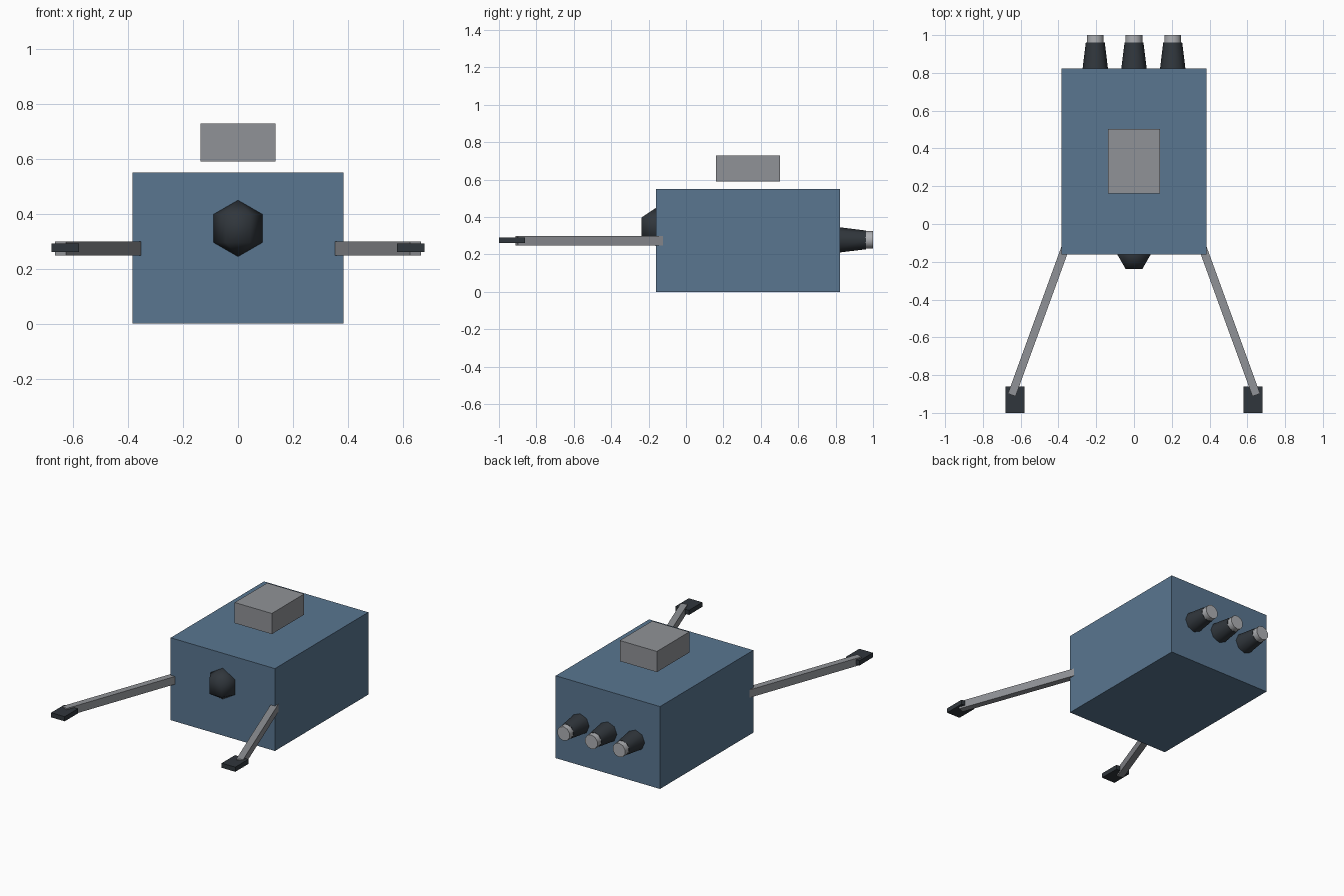
import bpy
from math import radians

cube = bpy.data.objects.get("Cube")
if cube:
    bpy.data.objects.remove(cube, do_unlink=True)


def material(name, rgb):
    m = bpy.data.materials.new(name)
    m.use_nodes = True
    m.diffuse_color = (*rgb, 1)
    m.node_tree.nodes["Principled BSDF"].inputs["Base Color"].default_value = (*rgb, 1)
    return m


BLUE = material("steel blue", (0.10, 0.18, 0.28))
GREY = material("mid grey", (0.28, 0.29, 0.31))
DARK = material("charcoal", (0.03, 0.037, 0.045))
SILVER = material("light silver", (0.42, 0.43, 0.45))


def finish(name, mat, smooth_angle=None):
    ob = bpy.context.object
    ob.name = name
    ob.data.materials.append(mat)
    if smooth_angle:
        bpy.ops.object.shade_smooth_by_angle(angle=radians(smooth_angle))
    return ob


def box(name, mat, centre, size, turn=0):
    bpy.ops.mesh.primitive_cube_add(size=1, location=centre, rotation=(0, 0, turn))
    ob = finish(name, mat)
    ob.scale = size
    return ob


def tube(name, mat, x, y0, y1, r0, r1, sides, z=0.278):
    # tapered tube running backwards along +y
    bpy.ops.mesh.primitive_cone_add(vertices=sides, radius1=r0, radius2=r1, depth=y1 - y0,
                                    location=(x, (y0 + y1) / 2, z),
                                    rotation=(radians(-90), 0, 0))
    return finish(name, mat, 50)


# Main hull and the block hovering over it
box("hull", BLUE, (0, 0.332, 0.275), (0.77, 0.985, 0.55))
box("roof_block", GREY, (0, 0.332, 0.66), (0.274, 0.342, 0.138))

# Faceted nose dome, half sunk in the front
bpy.ops.mesh.primitive_uv_sphere_add(segments=6, ring_count=3, radius=0.103,
                                     location=(0, -0.16, 0.347),
                                     rotation=(0, 0, radians(30)))
dome = finish("nose_dome", DARK, 80)
# keep a corner of the hexagon on the x axis
if max(v.co.x for v in dome.data.vertices) > 0.085:
    dome.rotation_euler.z = 0

# Arms with pads, mirrored
for side, label in ((1, "left"), (-1, "right")):
    box(label + "_arm", GREY, (side * 0.506, -0.517, 0.274), (0.043, 0.826, 0.052),
        side * radians(20))
    box(label + "_pad", DARK, (side * 0.63, -0.93, 0.276), (0.1, 0.14, 0.031))

# Three rear thrusters
for x, label in ((-0.205, "right"), (0, "middle"), (0.205, "left")):
    tube(label + "_thruster", DARK, x, 0.80, 0.962, 0.07, 0.05, 8)
    tube(label + "_thruster_tip", SILVER, x, 0.94, 1.0, 0.047, 0.047, 10)
